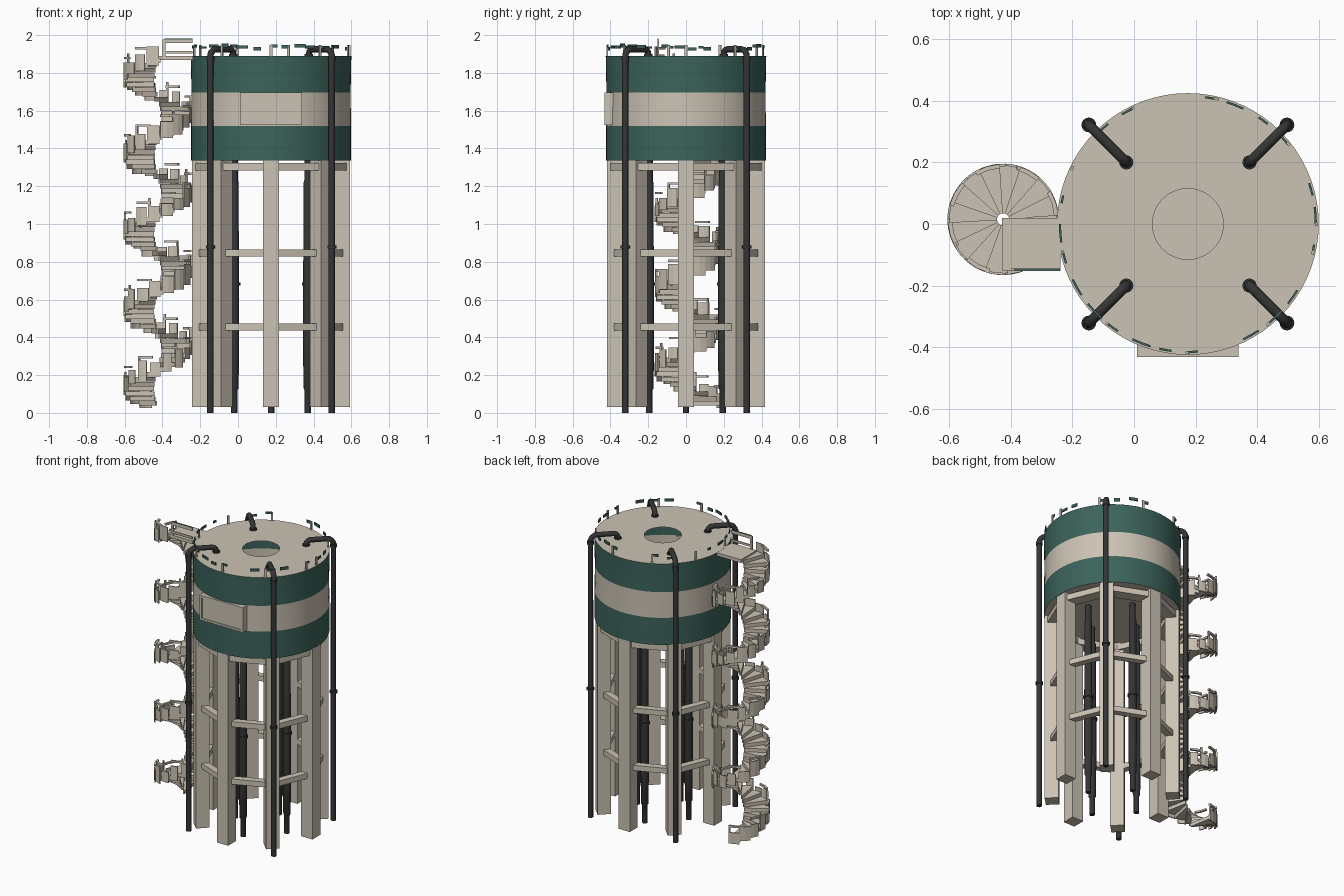
import bpy, bmesh, math, random
from mathutils import Matrix, Vector

if "Cube" in bpy.data.objects:
    bpy.data.objects.remove(bpy.data.objects["Cube"])

random.seed(4)
CX = 0.175                      # tower axis
SX, SY = -0.425, 0.015          # stair axis


def mat(name, rgb):
    m = bpy.data.materials.new(name)
    m.diffuse_color = (*rgb, 1)
    m.use_nodes = True
    m.node_tree.nodes["Principled BSDF"].inputs["Base Color"].default_value = m.diffuse_color
    return m


BEIGE = mat("beige_concrete", (0.60, 0.545, 0.455))
GREEN = mat("dark_green_paint", (0.045, 0.125, 0.105))
DARK = mat("dark_pipe_grey", (0.035, 0.035, 0.036))


def finish(name, bm, mats, smooth=False):
    bmesh.ops.recalc_face_normals(bm, faces=bm.faces)
    me = bpy.data.meshes.new(name)
    bm.to_mesh(me)
    bm.free()
    ob = bpy.data.objects.new(name, me)
    bpy.context.collection.objects.link(ob)
    for m in mats:
        me.materials.append(m)
    if smooth:
        bpy.ops.object.select_all(action='DESELECT')
        ob.select_set(True)
        bpy.context.view_layer.objects.active = ob
        bpy.ops.object.shade_smooth_by_angle(angle=math.radians(35))
    return ob


def add_box(bm, c, size, rz=0.0):
    m = Matrix.Translation(c) @ Matrix.Rotation(rz, 4, 'Z') @ Matrix.Diagonal((*size, 1))
    bmesh.ops.create_cube(bm, size=1, matrix=m)


def lathe(bm, prof, cx, cy, n, cap_start=False, cap_end=False):
    rings = [[bm.verts.new((cx + r * math.cos(2 * math.pi * i / n),
                            cy + r * math.sin(2 * math.pi * i / n), z)) for i in range(n)]
             for r, z in prof]
    for a, b in zip(rings, rings[1:]):
        for i in range(n):
            bm.faces.new((a[i], a[(i + 1) % n], b[(i + 1) % n], b[i]))
    if cap_start:
        bm.faces.new(rings[0])
    if cap_end:
        bm.faces.new(rings[-1])


def sector(bm, cx, cy, r0, r1, a0, a1, z0, z1, n=2):
    """Closed wedge or curved plate around a vertical axis."""
    cols = []
    for i in range(n + 1):
        a = a0 + (a1 - a0) * i / n
        c, s = math.cos(a), math.sin(a)
        cols.append([bm.verts.new((cx + r * c, cy + r * s, z))
                     for r, z in ((r0, z0), (r1, z0), (r1, z1), (r0, z1))])
    for a, b in zip(cols, cols[1:]):
        for k in range(4):
            bm.faces.new((a[k], a[(k + 1) % 4], b[(k + 1) % 4], b[k]))
    bm.faces.new(cols[0])
    bm.faces.new(cols[-1])


# Tank: striped hollow drum with an open hatch in the lid
bm = bmesh.new()
lathe(bm, [(0.423, 1.335), (0.423, 1.52), (0.421, 1.695), (0.425, 1.89), (0.115, 1.89)],
      CX, 0, 72, cap_start=True)
for f in bm.faces:
    z = f.calc_center_median().z
    f.material_index = 1 if (1.34 < z < 1.52 or 1.70 < z < 1.885) else 0
tank = finish("water_tank", bm, [BEIGE, GREEN], True)

# Flat panel with a raised frame on the front
bm = bmesh.new()
PX, PZ, PW, PH = CX, 1.61, 0.33, 0.17
add_box(bm, (PX, -0.404, PZ), (PW, 0.044, PH))
for s in (-1, 1):
    add_box(bm, (PX, -0.405, PZ + s * (PH / 2 - 0.007)), (PW, 0.054, 0.014))
    add_box(bm, (PX + s * (PW / 2 - 0.009), -0.405, PZ), (0.018, 0.054, PH))
finish("front_panel", bm, [BEIGE])

# Eight columns joined by three octagonal rings of beams
bm = bmesh.new()
for i in range(8):
    a = i * math.pi / 4
    add_box(bm, (CX + 0.375 * math.cos(a), 0.375 * math.sin(a), 0.685),
            (0.085, 0.085, 1.31), a)
finish("support_columns", bm, [BEIGE])
bm = bmesh.new()
R = 0.375
for z, h, w in ((0.455, 0.036, 0.045), (0.847, 0.036, 0.045), (1.303, 0.04, 0.08)):
    for i in range(8):
        a = (i + 0.5) * math.pi / 4
        ap = R * math.cos(math.pi / 8)
        add_box(bm, (CX + ap * math.cos(a), ap * math.sin(a), z),
                (w, 2 * R * math.sin(math.pi / 8) + 0.03, h), a)
finish("ring_beams", bm, [BEIGE])

# Inner vertical pipes under the tank
bm = bmesh.new()
for i in range(4):
    a = i * math.pi / 2
    lathe(bm, [(0.017, 0), (0.017, 0.12), (0.023, 0.13), (0.026, 0.35), (0.026, 0.675),
               (0.032, 0.675), (0.032, 0.69), (0.025, 0.69), (0.023, 1.22),
               (0.019, 1.23), (0.019, 1.345)],
          CX + 0.195 * math.cos(a), 0.195 * math.sin(a), 16, True, True)
finish("inner_pipes", bm, [DARK], True)

# Outer pipes that rise past the tank and hook over the rim
path = [(0.455, 0.0), (0.455, 1.885)]
path += [(0.415 + 0.04 * math.cos(t), 1.885 + 0.04 * math.sin(t))
         for t in (math.pi / 8 * k for k in range(1, 5))]
path += [(0.31 - 0.027 * math.sin(t), 1.898 + 0.027 * math.cos(t))
         for t in (math.pi / 6 * k for k in range(4))]
path += [(0.283, 1.885)]
for i in range(4):
    a = math.pi / 4 + i * math.pi / 2
    cu = bpy.data.curves.new("outer_pipe", 'CURVE')
    cu.dimensions = '3D'
    cu.bevel_depth = 0.017
    cu.bevel_resolution = 3
    cu.use_fill_caps = True
    sp = cu.splines.new('POLY')
    sp.points.add(len(path) - 1)
    for p, (r, z) in zip(sp.points, path):
        p.co = (CX + r * math.cos(a), r * math.sin(a), z, 1)
    cu.materials.append(DARK)
    ob = bpy.data.objects.new(f"outer_pipe_{i + 1}", cu)
    bpy.context.collection.objects.link(ob)
    bpy.ops.object.select_all(action='DESELECT')
    ob.select_set(True)
    bpy.context.view_layer.objects.active = ob
    bpy.ops.object.convert(target='MESH')
    bpy.ops.object.shade_smooth_by_angle(angle=math.radians(40))
# Flanges and elbow collars on the outer pipes
bm = bmesh.new()
for i in range(4):
    a = math.pi / 4 + i * math.pi / 2
    for r, z0, z1, rad in ((0.455, 0.87, 0.885, 0.024), (0.455, 1.865, 1.885, 0.021),
                           (0.283, 1.888, 1.9, 0.023)):
        lathe(bm, [(rad, z0), (rad, z1)], CX + r * math.cos(a), r * math.sin(a), 16, True, True)
finish("pipe_flanges", bm, [DARK], True)

# Broken rail around the tank rim: beige posts, green rail pieces
posts, rails = bmesh.new(), bmesh.new()
N = 28
for i in range(N):
    a = 2 * math.pi * i / N
    if i % 3 == 0:
        add_box(posts, (CX + 0.417 * math.cos(a), 0.417 * math.sin(a), 1.917),
                (0.008, 0.014, 0.06), a)
    if random.random() < 0.8:
        z = random.choice((1.918, 1.928, 1.935))
        sector(rails, CX, 0, 0.412, 0.419, a, a + random.uniform(0.06, 0.16), z,
               z + random.uniform(0.012, 0.02))
finish("rim_rail_posts", posts, [BEIGE])
finish("rim_rail", rails, [GREEN])

# Spiral stair: wedge treads, outer parapet plates and handrail pieces
treads, plates = bmesh.new(), bmesh.new()
STEPS = 72
da = math.radians(22.4)
for i in range(STEPS):
    a = math.radians(100) + i * da
    z = 0.05 + 1.815 * i / (STEPS - 1)
    sector(treads, SX, SY, 0.02, 0.175, a, a + da * 1.1, z - 0.012, z + 0.012)
    w = da * random.uniform(0.65, 1.0)
    sector(plates, SX, SY, 0.174, 0.181, a, a + w, z - 0.03 + random.uniform(-0.01, 0.01),
           z + random.uniform(0.035, 0.075))
    if i % 2 == 0:
        sector(plates, SX, SY, 0.166, 0.18, a, a + da * 1.2, z + 0.085, z + 0.097)
    if i % 3 == 0:
        sector(plates, SX, SY, 0.170, 0.18, a, a + 0.06, z, z + 0.09, 1)
finish("stair_treads", treads, [BEIGE])
finish("stair_parapet", plates, [BEIGE])

# Landing from the stair to the tank lid, with its side rail
bm = bmesh.new()
add_box(bm, (-0.333, -0.066, 1.878), (0.19, 0.17, 0.022))
finish("landing", bm, [BEIGE])
bm = bmesh.new()
add_box(bm, (-0.32, -0.148, 1.968), (0.16, 0.008, 0.02))
add_box(bm, (-0.32, -0.148, 1.91), (0.16, 0.008, 0.014))
add_box(bm, (-0.392, -0.148, 1.932), (0.016, 0.008, 0.09))
finish("landing_rail", bm, [BEIGE])
bm = bmesh.new()
add_box(bm, (-0.315, -0.148, 1.98), (0.15, 0.007, 0.004))
finish("landing_rail_cap", bm, [GREEN])
